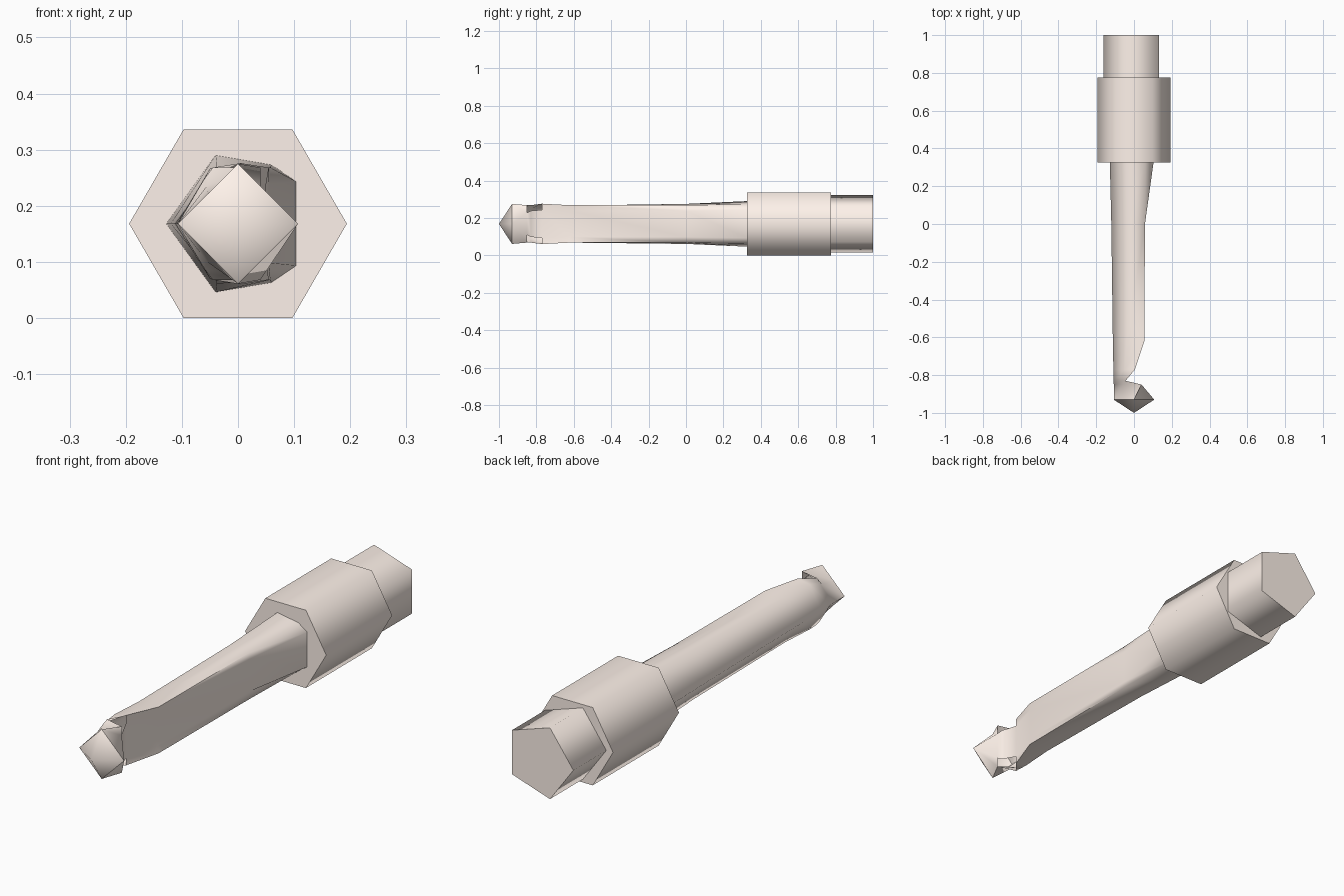
import bpy, bmesh
from math import cos, sin, pi, radians

if "Cube" in bpy.data.objects:
    bpy.data.objects.remove(bpy.data.objects["Cube"])

ZC = 0.168  # height of the tool axis

mat = bpy.data.materials.new("beige")
mat.diffuse_color = (1.0, 0.895, 0.827, 1)
mat.use_nodes = True
mat.node_tree.nodes["Principled BSDF"].inputs["Base Color"].default_value = mat.diffuse_color


def loft(name, rings, front=True, back=True, open_cells=()):
    """Skin equal-length rings; open_cells lists (row, column) faces left out."""
    bm = bmesh.new()
    rows = [[bm.verts.new((x, y, z + ZC)) for x, y, z in r] for r in rings]
    n = len(rows[0])
    for k, (a, b) in enumerate(zip(rows, rows[1:])):
        for i in range(n):
            j = (i + 1) % n
            if (k, i) not in open_cells:
                bm.faces.new((a[i], a[j], b[j], b[i]))
    if front:
        bm.faces.new(rows[0])
    if back:
        bm.faces.new(rows[-1])
    bmesh.ops.remove_doubles(bm, verts=bm.verts, dist=1e-4)
    bmesh.ops.recalc_face_normals(bm, faces=bm.faces)
    me = bpy.data.meshes.new(name)
    bm.to_mesh(me)
    bm.free()
    me.materials.append(mat)
    ob = bpy.data.objects.new(name, me)
    bpy.context.collection.objects.link(ob)
    bpy.ops.object.select_all(action='DESELECT')
    ob.select_set(True)
    bpy.context.view_layer.objects.active = ob
    bpy.ops.object.shade_smooth_by_angle(angle=radians(75))
    return ob


def polygon(n, r, y):
    """Regular polygon around the axis with a corner at -x."""
    return [(-r * cos(2 * pi * i / n), y, r * sin(2 * pi * i / n)) for i in range(n)]


def section(y, spine, half):
    """Shaft section: spine point plus three (x, z) points mirrored in z."""
    up = [(x, y, z) for x, z in half]
    return [(spine, y, 0)] + up + [(x, y, -z) for x, y, z in reversed(up)]


# Hexagonal collar and pentagonal rear plug
loft("collar", [polygon(6, 0.194, 0.325), polygon(6, 0.194, 0.775)])
loft("rear_plug", [polygon(5, 0.162, 0.77), polygon(5, 0.162, 1.0)])

# Four-sided front point
loft("point", [polygon(4, 0.0, -1.0), polygon(4, 0.107, -0.93)], front=False, back=False)

# Tapered shaft; the neck has a notch cut above and below a thin web
loft("shaft", [
    section(-0.93, -0.107, [(-0.0535, 0.0535), (0, 0.107), (0.107, 0)]),
    section(-0.85, -0.107, [(-0.055, 0.068), (0.04, 0.10), (0.04, 0.06)]),
    section(-0.83, -0.108, [(-0.06, 0.08), (-0.045, 0.10), (0.031, 0.07)]),
    section(-0.77, -0.109, [(-0.05, 0.098), (0.005, 0.108), (0.005, 0.075)]),
    section(-0.62, -0.112, [(-0.04, 0.098), (0.055, 0.10), (0.05, 0.07)]),
    section(0.0, -0.12, [(-0.038, 0.107), (0.058, 0.10), (0.055, 0.07)]),
    section(0.33, -0.128, [(-0.04, 0.122), (0.06, 0.105), (0.104, 0.075)]),
], front=False, open_cells=[(1, 2), (1, 4), (2, 2), (2, 4)])
